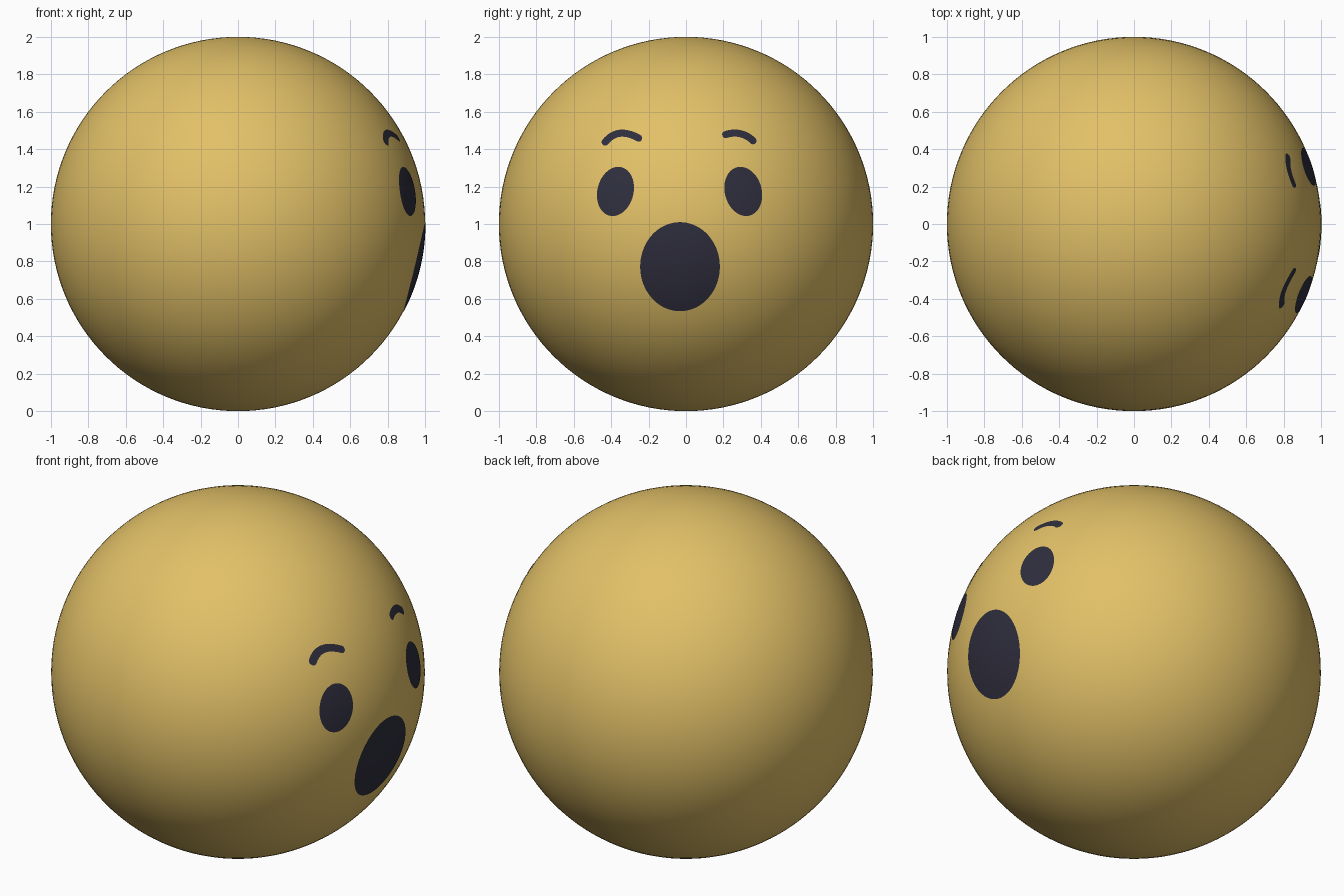
import bpy, bmesh, math
from mathutils import Vector
from mathutils.geometry import interpolate_bezier

if "Cube" in bpy.data.objects:
    bpy.data.objects.remove(bpy.data.objects["Cube"])

R = 1.0
PLATE_R = 1.002  # painted details sit just above the ball


def material(name, rgb):
    m = bpy.data.materials.new(name)
    m.diffuse_color = (*rgb, 1)
    m.use_nodes = True
    m.node_tree.nodes["Principled BSDF"].inputs["Base Color"].default_value = m.diffuse_color
    return m


yellow = material("warm yellow", (0.76, 0.53, 0.137))
dark = material("dark slate", (0.028, 0.027, 0.047))


def drape(y, z):
    """Point on the +x side of the ball seen at (y, z)."""
    return (math.sqrt(PLATE_R ** 2 - y * y - (z - R) ** 2), y, z)


def finish(name, bm, mat):
    bmesh.ops.recalc_face_normals(bm, faces=bm.faces)
    if sum((f.normal.x for f in bm.faces)) < 0:
        bmesh.ops.reverse_faces(bm, faces=bm.faces)
    for f in bm.faces:
        f.smooth = True
    me = bpy.data.meshes.new(name)
    bm.to_mesh(me)
    bm.free()
    me.materials.append(mat)
    ob = bpy.data.objects.new(name, me)
    bpy.context.collection.objects.link(ob)
    return ob


def oval(name, cy, cz, a, b, tilt=0, rings=8, n=64):
    """Tilted oval patch made of concentric rings."""
    bm = bmesh.new()
    ct, st = math.cos(math.radians(tilt)), math.sin(math.radians(tilt))
    centre = bm.verts.new(drape(cy, cz))
    prev = None
    for r in range(1, rings + 1):
        ring = []
        for i in range(n):
            t = 2 * math.pi * i / n
            u, v = a * r / rings * math.cos(t), b * r / rings * math.sin(t)
            ring.append(bm.verts.new(drape(cy + u * ct + v * st, cz - u * st + v * ct)))
        for i in range(n):
            j = (i + 1) % n
            if prev:
                bm.faces.new((prev[i], ring[i], ring[j], prev[j]))
            else:
                bm.faces.new((centre, ring[i], ring[j]))
        prev = ring
    finish(name, bm, dark)


def brow(name, ctrl, w=0.019, n=32):
    """Curved ribbon with rounded ends."""
    pts = [p.to_2d() for p in interpolate_bezier(*[Vector((y, z, 0)) for y, z in ctrl], n)]
    first, last = (pts[1] - pts[0]).normalized(), (pts[-1] - pts[-2]).normalized()
    spine = [(p, w) for p in pts]
    caps = [(w * math.sin(k * math.pi / 14), w * math.cos(k * math.pi / 14)) for k in range(1, 7)]
    spine = ([(pts[0] - first * d, h) for d, h in reversed(caps)] + spine
             + [(pts[-1] + last * d, h) for d, h in caps])
    bm = bmesh.new()
    rows = []
    for i, (p, h) in enumerate(spine):
        d = (spine[min(i + 1, len(spine) - 1)][0] - spine[max(i - 1, 0)][0]).normalized()
        nrm = Vector((-d.y, d.x)) * h
        rows.append([bm.verts.new(drape(*(p + nrm * s))) for s in (-1, 0, 1)])
    for a, b in zip(rows, rows[1:]):
        for k in range(2):
            bm.faces.new((a[k], b[k], b[k + 1], a[k + 1]))
    finish(name, bm, dark)


# Ball head
bm = bmesh.new()
bmesh.ops.create_uvsphere(bm, u_segments=128, v_segments=64, radius=R)
bmesh.ops.translate(bm, verts=bm.verts, vec=(0, 0, R))
finish("head", bm, yellow)

# Eyes, tilted towards each other
oval("left_eye", -0.377, 1.174, 0.0965, 0.1335, 14)
oval("right_eye", 0.306, 1.174, 0.0985, 0.1335, -15)

# Open round mouth
oval("mouth", -0.032, 0.772, 0.213, 0.238)

# Raised eyebrows
brow("left_eyebrow", [(-0.432, 1.438), (-0.38, 1.5), (-0.32, 1.495), (-0.253, 1.459)])
brow("right_eyebrow", [(0.212, 1.478), (0.27, 1.496), (0.32, 1.482), (0.358, 1.445)])
